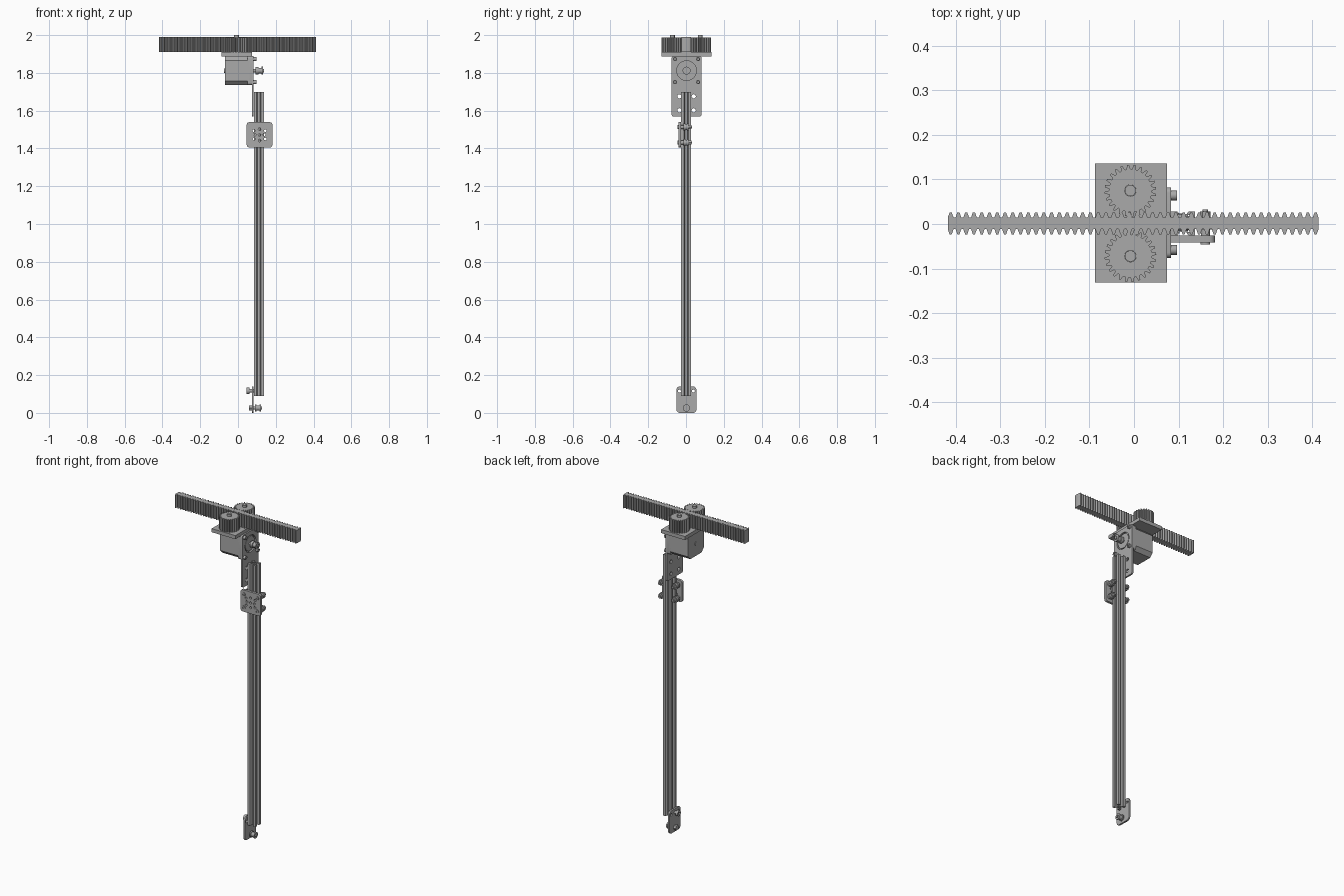
import bpy, bmesh, math
from mathutils import Matrix

cube = bpy.data.objects.get("Cube")
if cube:
    bpy.data.objects.remove(cube, do_unlink=True)

grey = bpy.data.materials.new("machined grey")
grey.use_nodes = True
grey.diffuse_color = (0.4, 0.4, 0.4, 1)
for node in grey.node_tree.nodes:
    if node.type == 'BSDF_PRINCIPLED':
        node.inputs["Base Color"].default_value = (0.4, 0.4, 0.4, 1)

parts = []
# Profile planes: x -> (y, z), y -> (x, z), z -> (x, y)
AXES = {
    'x': Matrix(((0, 0, 1, 0), (1, 0, 0, 0), (0, 1, 0, 0), (0, 0, 0, 1))),
    'y': Matrix(((1, 0, 0, 0), (0, 0, -1, 0), (0, 1, 0, 0), (0, 0, 0, 1))),
    'z': Matrix.Identity(4),
}


def extrude(name, loops, axis, lo, hi):
    """Fill a profile (outer loop, then holes) and extrude it along an axis."""
    curve = bpy.data.curves.new(name, 'CURVE')
    curve.dimensions, curve.fill_mode = '2D', 'BOTH'
    curve.extrude = (hi - lo) / 2
    for loop in loops:
        spline = curve.splines.new('POLY')
        spline.points.add(len(loop) - 1)
        for p, (u, v) in zip(spline.points, loop):
            p.co = (u, v, 0, 1)
        spline.use_cyclic_u = True
    temp = bpy.data.objects.new(name + "_profile", curve)
    bpy.context.collection.objects.link(temp)
    bpy.context.view_layer.update()
    graph = bpy.context.evaluated_depsgraph_get()
    mesh = bpy.data.meshes.new_from_object(temp.evaluated_get(graph))
    bpy.data.objects.remove(temp, do_unlink=True)
    bpy.data.curves.remove(curve)
    mesh.transform(AXES[axis])
    bm = bmesh.new()
    bm.from_mesh(mesh)
    bmesh.ops.remove_doubles(bm, verts=bm.verts, dist=1e-5)
    bmesh.ops.recalc_face_normals(bm, faces=bm.faces)
    bm.to_mesh(mesh)
    bm.free()
    mesh.name = name
    mesh.materials.clear()
    mesh.materials.append(grey)
    obj = bpy.data.objects.new(name, mesh)
    obj.location['xyz'.index(axis)] = (lo + hi) / 2
    bpy.context.collection.objects.link(obj)
    parts.append(obj)
    return obj


def circle(u, v, r, n=20):
    return [(u + r * math.cos(math.tau * i / n), v + r * math.sin(math.tau * i / n))
            for i in range(n)]


def rounded(u0, u1, v0, v1, r, steps=5):
    corners = [(u1 - r, v1 - r), (u0 + r, v1 - r), (u0 + r, v0 + r), (u1 - r, v0 + r)]
    return [(cu + r * math.cos(a), cv + r * math.sin(a))
            for k, (cu, cv) in enumerate(corners)
            for a in [(k + i / steps) * math.pi / 2 for i in range(steps + 1)]]


def rect(u0, u1, v0, v1):
    return [(u0, v0), (u1, v0), (u1, v1), (u0, v1)]


def rod(name, u, v, r, axis, lo, hi, sides=20):
    return extrude(name, [circle(u, v, r, sides)], axis, lo, hi)


def screw(name, u, v, r, axis, lo, hi):
    """Socket head with a hexagonal recess through the cap."""
    return extrude(name, [circle(u, v, r), circle(u, v, r * 0.5, 6)], axis, lo, hi)


# Double-sided toothed rack
X0, X1, ROOT, TIP, MID, TEETH = -0.418, 0.418, 0.013, 0.0245, 0.0015, 48
pitch = (X1 - X0) / TEETH
edge = [(X0 + pitch * (i + f), h) for i in range(TEETH)
        for f, h in ((0.02, ROOT), (0.25, TIP), (0.53, TIP), (0.76, ROOT))]
extrude("rack", [[(x, MID + h) for x, h in edge] + [(x, MID - h) for x, h in reversed(edge)]],
        'z', 1.91, 1.99)

# Pair of pinions with shafts
GX, GEAR_TEETH = -0.008, 24
for side, gy in (("back", 0.075), ("front", -0.072)):
    gear = [(GX + r * math.cos(a), gy + r * math.sin(a))
            for i in range(GEAR_TEETH)
            for f, r in ((0, 0.048), (0.2, 0.058), (0.5, 0.058), (0.7, 0.048))
            for a in [math.tau * (i + f) / GEAR_TEETH]]
    extrude(side + "_pinion", [gear, circle(GX, gy, 0.013)], 'z', 1.91, 1.988)
    rod(side + "_pinion_shaft", GX, gy, 0.0125, 'z', 1.89, 2.0)

# Top plate and motor
extrude("gear_plate", [rect(-0.088, 0.074, -0.131, 0.136)], 'z', 1.888, 1.91)
MY, MZ, H, C = 0.003, 1.812, 0.076, 0.022
body = [(MY + u, MZ + v) for u, v in (
    (H - C, -H), (H, C - H), (H, H - C), (H - C, H),
    (C - H, H), (-H, H - C), (-H, C - H), (C - H, -H))]
extrude("motor_body", [body], 'x', -0.07, 0.06)
extrude("motor_face", [rounded(MY - H, MY + H, MZ - H, MZ + H, 0.012)], 'x', 0.05, 0.073)
rod("motor_rear_cap", MY, MZ, 0.012, 'x', -0.073, -0.07)

# Motor bracket with mounting holes
holes = [circle(MY + s * 0.038, z, 0.011) for s in (-1, 1) for z in (1.602, 1.676)]
extrude("motor_bracket", [rounded(MY - 0.079, MY + 0.079, 1.568, 1.89, 0.012),
                          circle(MY, MZ, 0.052, 32)] + holes, 'x', 0.073, 0.083)
rod("motor_boss", MY, MZ, 0.045, 'x', 0.07, 0.08, 32)
for sy in (-1, 1):
    for sz in (-1, 1):
        screw("motor_screw", MY + sy * 0.061, MZ + sz * 0.061, 0.011, 'x', 0.083, 0.097)

# Motor shaft with belt pulley
rod("motor_shaft", MY, MZ, 0.009, 'x', 0.07, 0.137)
rod("pulley_hub", MY, MZ, 0.02, 'x', 0.092, 0.108)
rod("pulley_drum", MY, MZ, 0.015, 'x', 0.108, 0.125)
rod("pulley_flange", MY, MZ, 0.021, 'x', 0.125, 0.132)

# Slotted column: one side of the profile turned four times
CX, CY, HALF = 0.11, 0.001, 0.0265
half_slot = [(HALF, -0.012), (0.0213, -0.008), (0.0195, -0.008),
             (0.0195, -0.0143), (0.0172, -0.0143), (0.0101, -0.0075)]
one_side = half_slot + [(u, -v) for u, v in reversed(half_slot)] + [(HALF, HALF)]
column = []
for k in range(4):
    c, s = ((1, 0), (0, 1), (-1, 0), (0, -1))[k]
    column += [(CX + u * c - v * s, CY + u * s + v * c) for u, v in one_side]
extrude("column", [column, circle(CX, CY, 0.0055, 12)], 'z', 0.09, 1.70)

# Sliding carriage: plate, wheels and screws
PX, PZ = 0.114, 1.472
holes = [circle(PX + u, PZ + v, 0.007, 12)
         for u, v in ((0, 0), (-0.025, 0), (0.025, 0), (0, -0.03), (0, 0.03),
                      (-0.03, -0.022), (0.03, -0.022), (-0.03, 0.022), (0.03, 0.022))]
extrude("carriage_plate", [rounded(PX - 0.068, PX + 0.068, PZ - 0.067, PZ + 0.067, 0.014)]
        + holes, 'y', -0.041, -0.026)
for sx in (-1, 1):
    for sz in (-1, 1):
        u, v = PX + sx * 0.046, PZ + sz * 0.041
        screw("carriage_screw", u, v, 0.011, 'y', -0.046, -0.041)
        rod("wheel_spacer", u, v, 0.01, 'y', -0.026, -0.012)
        rod("wheel_rim", u, v, 0.018, 'y', -0.012, -0.002)
        rod("wheel_hub", u, v, 0.015, 'y', -0.002, 0.004)
        rod("wheel_rim", u, v, 0.018, 'y', 0.004, 0.014)
        rod("wheel_nut", u, v, 0.012, 'y', 0.014, 0.028, 6)
        rod("wheel_bolt_end", u, v, 0.006, 'y', 0.028, 0.033, 12)

# Lower bracket with idler
BY = 0.002
extrude("idler_bracket", [rounded(BY - 0.053, BY + 0.053, 0.0, 0.14, 0.018),
                          circle(BY - 0.037, 0.115, 0.008), circle(BY + 0.037, 0.115, 0.008)],
        'x', 0.073, 0.083)
screw("bracket_screw", BY, 0.117, 0.017, 'x', 0.045, 0.06)
rod("bracket_screw_stem", BY, 0.117, 0.01, 'x', 0.052, 0.085)
rod("idler_bolt_head", BY, 0.026, 0.016, 'x', 0.058, 0.073, 6)
rod("idler_bolt", BY, 0.026, 0.008, 'x', 0.07, 0.128)
rod("idler_inner_flange", BY, 0.026, 0.019, 'x', 0.09, 0.097)
rod("idler_drum", BY, 0.026, 0.014, 'x', 0.097, 0.113)
rod("idler_outer_flange", BY, 0.026, 0.019, 'x', 0.113, 0.121)

# Smooth the round sides and keep hard edges
bpy.ops.object.select_all(action='DESELECT')
for part in parts:
    part.select_set(True)
bpy.context.view_layer.objects.active = parts[0]
bpy.ops.object.shade_smooth_by_angle(angle=math.radians(25))
